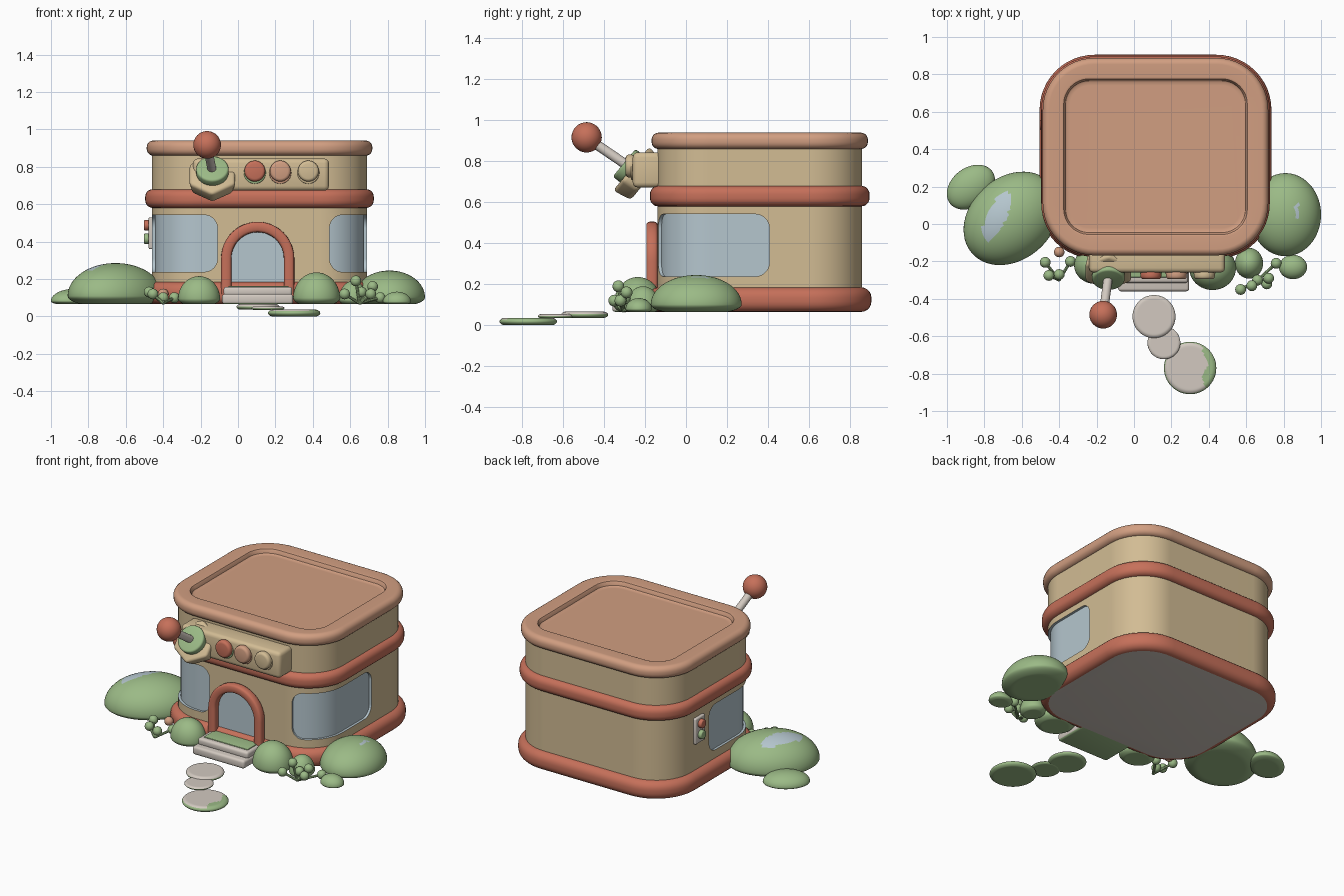
import bpy, bmesh, math
from mathutils import Vector, Matrix

cube = bpy.data.objects.get("Cube")
if cube:
    bpy.data.objects.remove(cube, do_unlink=True)


def material(name, hexcode):
    srgb = [int(hexcode[i:i + 2], 16) / 255 for i in (0, 2, 4)]
    col = [((c + 0.055) / 1.055) ** 2.4 for c in srgb] + [1]
    m = bpy.data.materials.new(name)
    m.use_nodes = True
    m.diffuse_color = col
    m.node_tree.nodes["Principled BSDF"].inputs["Base Color"].default_value = col
    return m


WALL = material("sand wall", "D2BC94")
ROOF = material("peach roof", "D19E81")
RED = material("brick red", "C6705A")
GREEN = material("leaf green", "9BBA86")
GLASS = material("pale blue glass", "B5C6CE")
STONE = material("warm grey stone", "D2C9C0")


def finish(name, bm, mats, rule=None, bevel=0, angle=35):
    """Turn a bmesh into a smooth shaded object, with an optional face colour rule."""
    bmesh.ops.recalc_face_normals(bm, faces=bm.faces)
    if rule:
        for f in bm.faces:
            f.material_index = int(bool(rule(f)))
    me = bpy.data.meshes.new(name)
    bm.to_mesh(me)
    bm.free()
    ob = bpy.data.objects.new(name, me)
    bpy.context.collection.objects.link(ob)
    for m in mats:
        me.materials.append(m)
    bpy.ops.object.select_all(action='DESELECT')
    ob.select_set(True)
    bpy.context.view_layer.objects.active = ob
    if bevel:
        mod = ob.modifiers.new("soft edges", 'BEVEL')
        mod.width, mod.segments = bevel, 3
        bpy.ops.object.modifier_apply(modifier=mod.name)
    bpy.ops.object.shade_smooth_by_angle(angle=math.radians(angle))
    return ob


def even_shading(ob):
    mod = ob.modifiers.new("even shading", 'WEIGHTED_NORMAL')
    mod.keep_sharp = True


# Rounded square plan shared by the walls, bands, roof and windows
CX, CY, HX, HY, R = 0.115, 0.36, 0.575, 0.50, 0.25


def plan(off, n=12):
    r = R + off if off > -0.05 else 0.22 + off  # tighter corners on the roof recess
    pts = []
    for k, (sx, sy) in enumerate([(1, 1), (-1, 1), (-1, -1), (1, -1)]):
        for i in range(n + 1):
            a = (k + i / n) * math.pi / 2
            pts.append((CX + sx * (HX + off - r) + r * math.cos(a),
                        CY + sy * (HY + off - r) + r * math.sin(a)))
    return pts


def stack(name, profile, mats, rule=None, caps=(0, -1)):
    bm = bmesh.new()
    loops = [[bm.verts.new((x, y, z)) for x, y in plan(off)] for off, z in profile]
    for lo, hi in zip(loops, loops[1:]):
        for i in range(len(lo)):
            j = (i + 1) % len(lo)
            bm.faces.new((lo[i], lo[j], hi[j], hi[i]))
    for c in caps:
        bm.faces.new(loops[c])
    return finish(name, bm, mats, rule)


def rounded_edge(off, z0, z1, b, n=5):
    turn = [i * math.pi / 2 / n for i in range(n + 1)]
    low = [(off - b + b * math.sin(a), z0 + b - b * math.cos(a)) for a in turn]
    high = [(off - b + b * math.cos(a), z1 - b + b * math.sin(a)) for a in turn]
    return low + high


# Walls with recessed windows that wrap the front corners
walls = stack("walls", [(0, z) for z in (0.1, 0.22, 0.56, 0.9)], [WALL, GLASS])


def corner_point(s, off, side):
    arc = R * math.pi / 2
    a = min(max(s, 0), arc) / R
    x = HX - R + (R + off) * math.sin(a) + min(s, 0)
    y = -HY + R - (R + off) * math.cos(a) + max(s - arc, 0)
    return CX + side * x, CY + y


def cut_window(side, s0, s1, z=0.39, half=0.152, rc=0.07, n=40):
    bm = bmesh.new()
    cols = []
    for i in range(n + 1):
        s = s0 + (s1 - s0) * (1 - math.cos(math.pi * i / n)) / 2
        d = min(s - s0, s1 - s, rc)
        h = half - rc + math.sqrt(max(rc * rc - (rc - d) ** 2, 0))
        cols.append([bm.verts.new((*corner_point(s, off, side), z + dz))
                     for off, dz in [(-0.016, -h), (0.06, -h), (0.06, h), (-0.016, h)]])
    for a, b in zip(cols, cols[1:]):
        for k in range(4):
            bm.faces.new((a[k], a[(k + 1) % 4], b[(k + 1) % 4], b[k]))
    bm.faces.new(cols[0])
    bm.faces.new(cols[-1])
    cutter = finish("window_cutter", bm, [WALL, GLASS], lambda f: True)
    cutter.hide_render = True
    mod = walls.modifiers.new("window", 'BOOLEAN')
    mod.operation, mod.solver, mod.object = 'DIFFERENCE', 'EXACT', cutter
    bpy.context.view_layer.objects.active = walls
    bpy.ops.object.modifier_apply(modifier=mod.name)
    bpy.data.objects.remove(cutter, do_unlink=True)


cut_window(1, 0.05, 0.69)
cut_window(-1, -0.10, 0.70)

# Open the wall ends that the base and roof cover
bm = bmesh.new()
bm.from_mesh(walls.data)
ends = [f for f in bm.faces if abs(f.normal.z) > 0.9 and f.calc_area() > 0.5]
bmesh.ops.delete(bm, geom=ends, context='FACES')
bm.to_mesh(walls.data)
bm.free()
walls.select_set(True)
bpy.ops.object.shade_smooth_by_angle(angle=math.radians(35))
even_shading(walls)

# Bands and roof
stack("base_band", rounded_edge(0.045, 0.065, 0.185, 0.05), [RED, STONE],
      lambda f: f.normal.z < -0.95 and f.calc_area() > 0.5, caps=[0])
stack("middle_band", rounded_edge(0.036, 0.58, 0.68, 0.04), [RED], caps=[])
even_shading(stack("roof", rounded_edge(0.028, 0.86, 0.94, 0.034)
                   + [(-0.074, 0.94), (-0.084, 0.936), (-0.09, 0.926), (-0.094, 0.912),
                      (-0.102, 0.906), (-0.12, 0.905)], [ROOF], caps=[-1]))


def box(name, lo, hi, mats, bevel=0.015, rule=None):
    bm = bmesh.new()
    lo, hi = Vector(lo), Vector(hi)
    bmesh.ops.create_cube(bm, size=1, matrix=Matrix.Translation((lo + hi) / 2)
                          @ Matrix.Diagonal((*(hi - lo), 1)))
    return finish(name, bm, mats, rule, bevel)


def add_rod(bm, a, b, r, sides=32, r2=None):
    a, b = Vector(a), Vector(b)
    rot = (b - a).to_track_quat('Z', 'Y').to_matrix().to_4x4()
    bmesh.ops.create_cone(bm, cap_ends=True, segments=sides, radius1=r, radius2=r2 or r,
                          depth=(b - a).length, matrix=Matrix.Translation((a + b) / 2) @ rot)


def rod(name, a, b, r, mat, sides=32, bevel=0.0, r2=None):
    bm = bmesh.new()
    add_rod(bm, a, b, r, sides, r2)
    return finish(name, bm, [mat], bevel=bevel)


def add_ball(bm, c, r, seg=32):
    bmesh.ops.create_uvsphere(bm, u_segments=seg, v_segments=seg // 2, radius=r,
                              matrix=Matrix.Translation(c))


def ball(name, c, r, mat):
    bm = bmesh.new()
    add_ball(bm, c, r)
    return finish(name, bm, [mat])


# Control panel with three buttons
box("control_panel", (-0.24, -0.26, 0.672), (0.486, -0.10, 0.844), [WALL], 0.025)
for x, mat, rim, label in [(0.09, RED, GREEN, "red"), (0.226, ROOF, ROOF, "peach"),
                           (0.376, WALL, WALL, "sand")]:
    rod(label + "_button_rim", (x, -0.25, 0.768), (x, -0.268, 0.768), 0.059, rim, bevel=0.005)
    rod(label + "_button", (x, -0.25, 0.777), (x, -0.295, 0.777), 0.056, mat, bevel=0.016)

# Lever on a tilted six-sided housing
axis = Vector((0, -0.77, 0.64))
pivot = Vector((-0.137, -0.24, 0.742))
rod("lever_housing", pivot - axis * 0.06, pivot + axis * 0.035, 0.125, WALL, 6, 0.02, 0.145)
rod("lever_collar", pivot + axis * 0.03, pivot + axis * 0.08, 0.087, GREEN, bevel=0.012)
rod("lever_stick", pivot + axis * 0.05, (-0.165, -0.485, 0.915), 0.024, STONE, 16)
ball("lever_knob", (-0.165, -0.485, 0.917), 0.074, RED)

# Arched doorway
DX, DZ, DR = 0.105, 0.31, 0.168
arch = [(DX + DR * math.cos(a), DZ + DR * math.sin(a))
        for a in [math.pi * i / 24 for i in range(25)]]
arch = [(DX + DR, 0.12)] + arch + [(DX - DR, 0.12)]
door = bmesh.new()
door.faces.new([door.verts.new((x, -0.15, z)) for x, z in reversed(arch)])
finish("door", door, [GLASS])
frame = bmesh.new()
rings = []
for x, z in arch:
    out = Vector((x - DX, 0, max(z - DZ, 0))).normalized()
    ring = []
    for k in range(16):
        c, s = math.cos(k * math.pi / 8), math.sin(k * math.pi / 8)
        u, v = [0.028 * math.copysign(abs(t) ** 0.6, t) for t in (c, s)]
        ring.append(frame.verts.new(Vector((x, -0.166 + v, z)) + out * u))
    rings.append(ring)
for a, b in zip(rings, rings[1:]):
    for k in range(16):
        frame.faces.new((a[k], a[(k + 1) % 16], b[(k + 1) % 16], b[k]))
frame.faces.new(rings[0])
frame.faces.new(rings[-1])
finish("door_frame", frame, [RED], angle=50)

# Door steps with a mossy underside and top
box("lower_step", (-0.085, -0.36, 0.065), (0.295, -0.12, 0.12), [STONE, GREEN], 0.015,
    lambda f: f.normal.z < -0.5)
box("upper_step", (-0.077, -0.315, 0.11), (0.29, -0.12, 0.158), [STONE])
box("step_moss", (-0.05, -0.285, 0.155), (0.27, -0.14, 0.163), [GREEN], 0.003)

# Call box on the side wall
box("call_box", (-0.478, 0.48, 0.36), (-0.44, 0.58, 0.53), [STONE], 0.008)
for z, mat, label in [(0.487, RED, "upper"), (0.415, GREEN, "lower")]:
    rod(label + "_call_button", (-0.47, 0.53, z), (-0.502, 0.53, z), 0.028, mat, 20, 0.006)


# Bushes: domes with a flat underside
def bush(name, x, y, rx, ry, top, turn=0, rule=None):
    bm = bmesh.new()
    add_ball(bm, (0, 0, 0), 1, 64)
    floor = 0.065
    up = (top - floor) * 0.8
    spin = Matrix.Rotation(math.radians(turn), 3, 'Z')
    for v in bm.verts:
        h = up * v.co.z if v.co.z > 0 else (top - floor - up) * max(v.co.z / 0.7, -1)
        v.co = spin @ Vector((v.co.x * rx, v.co.y * ry, h)) + Vector((x, y, top - up))
    finish(name, bm, [GREEN, GLASS], rule, angle=60)


def patch(x, y, rx, ry, tilt):
    def rule(f):
        c = f.calc_center_median() - Vector((x, y, 0))
        return f.normal.z > 0 and ((c.x - c.y * tilt) / rx) ** 2 + (c.y / ry) ** 2 < 1
    return rule


bush("large_right_bush", -0.655, 0.03, 0.282, 0.22, 0.285, 42,
     patch(-0.735, 0.04, 0.055, 0.13, 0.4))
bush("small_right_bush", -0.872, 0.197, 0.142, 0.104, 0.148, 38)
bush("large_left_bush", 0.81, 0.05, 0.19, 0.222, 0.245, 0, patch(0.87, 0.07, 0.014, 0.04, 0))
bush("small_left_bush", 0.85, -0.23, 0.075, 0.065, 0.132)
bush("front_right_bush", -0.208, -0.22, 0.112, 0.10, 0.215)
bush("front_left_bush", 0.42, -0.235, 0.125, 0.118, 0.235)
bush("corner_left_bush", 0.615, -0.21, 0.075, 0.082, 0.19)

# Sprigs: round leaves on thin stems, and one peach berry
for name, root, tips in [
    ("right_sprig", (-0.40, -0.30), [(-0.475, -0.205, 0.13), (-0.455, -0.275, 0.12),
                                     (-0.34, -0.20, 0.10), (-0.40, -0.27, 0.10)]),
    ("left_sprig", (0.65, -0.31), [(0.57, -0.35, 0.12), (0.63, -0.33, 0.19), (0.66, -0.30, 0.13),
                                   (0.71, -0.32, 0.12), (0.72, -0.29, 0.16), (0.76, -0.21, 0.10)])]:
    bm = bmesh.new()
    for tip in tips:
        add_rod(bm, (*root, 0.07), tip, 0.008, 8)
        add_ball(bm, tip, 0.029, 16)
    finish(name, bm, [GREEN])
ball("peach_berry", (-0.40, -0.15, 0.12), 0.028, ROOF)

# Stepping stones: grey tops with mossy sides
for name, x, y, r, z0, z1, edge in [("near_stone", 0.107, -0.495, 0.115, 0.036, 0.066, 9),
                                    ("middle_stone", 0.16, -0.635, 0.088, 0.034, 0.054, 9),
                                    ("far_stone", 0.30, -0.77, 0.14, 0, 0.036, 0.38)]:
    bm = bmesh.new()
    add_ball(bm, (0, 0, 0), 1, 64)
    for v in bm.verts:
        h = max(-0.5, min(0.5, v.co.z))
        v.co = (x + v.co.x * r, y + v.co.y * r, (z0 + z1) / 2 + h * (z1 - z0))
    finish(name, bm, [STONE, GREEN], lambda f: f.normal.z < (0.3 if edge > 1 else 0.8) or
           f.calc_center_median().x > edge + 0.015 * math.sin(40 * f.calc_center_median().y))
